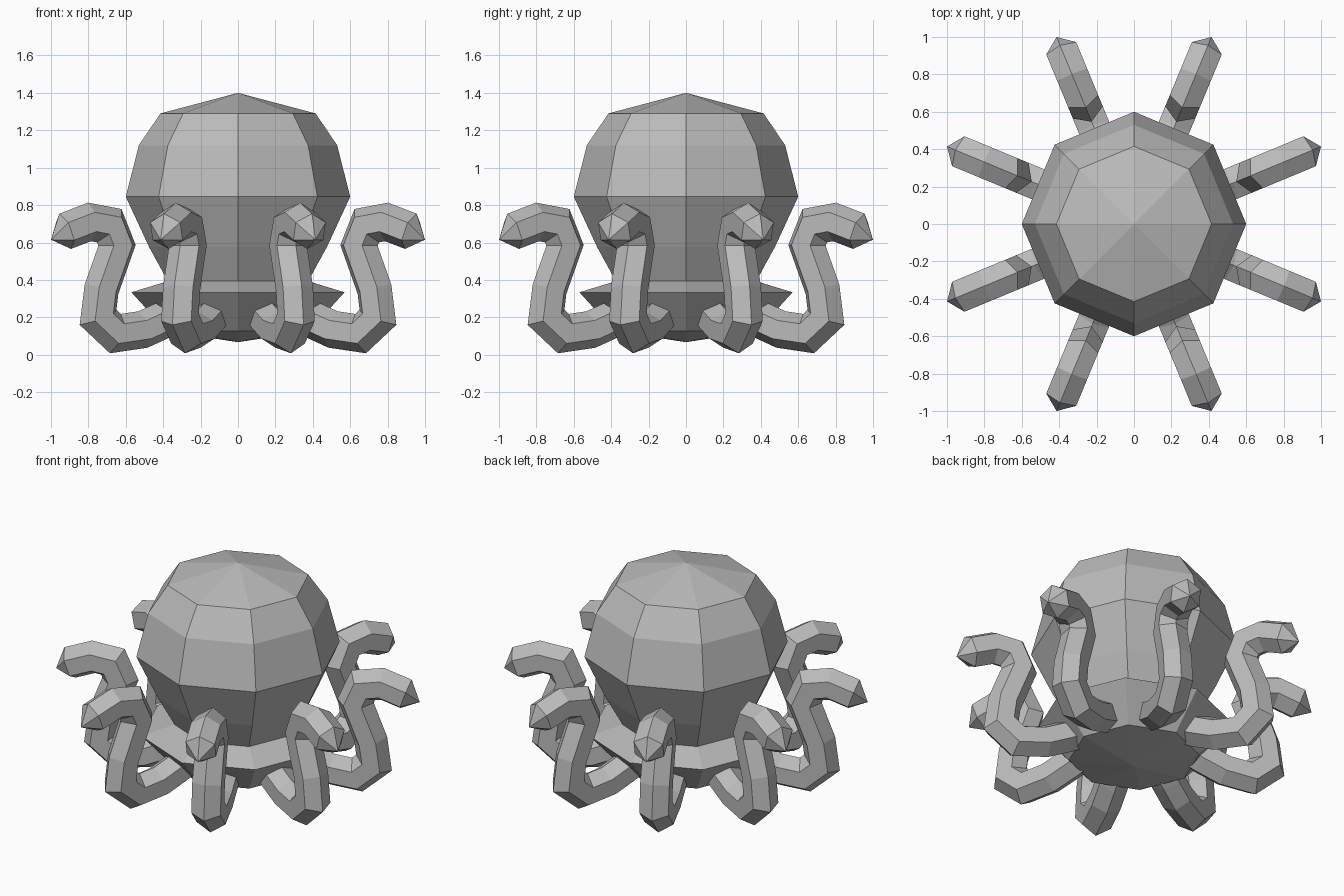
import bpy, bmesh, math
from mathutils import Vector

if "Cube" in bpy.data.objects:
    bpy.data.objects.remove(bpy.data.objects["Cube"])

grey = bpy.data.materials.new("plain_grey")
grey.diffuse_color = (0.5, 0.5, 0.5, 1)
grey.use_nodes = True
grey.node_tree.nodes["Principled BSDF"].inputs["Base Color"].default_value = grey.diffuse_color


def loft(name, rings, start=None, end=None):
    """Skin a row of closed rings, ending in an apex point or a flat cap."""
    bm = bmesh.new()
    loops = [[bm.verts.new(p) for p in ring] for ring in rings]
    n = len(loops[0])
    for a, b in zip(loops, loops[1:]):
        for i in range(n):
            j = (i + 1) % n
            bm.faces.new((a[i], a[j], b[j], b[i]))
    for loop, apex in ((loops[0], start), (loops[-1], end)):
        if apex is None:
            bm.faces.new(loop)
        else:
            v = bm.verts.new(apex)
            for i in range(n):
                bm.faces.new((loop[i], loop[(i + 1) % n], v))
    bmesh.ops.recalc_face_normals(bm, faces=bm.faces)
    mesh = bpy.data.meshes.new(name)
    bm.to_mesh(mesh)
    bm.free()
    mesh.materials.append(grey)
    obj = bpy.data.objects.new(name, mesh)
    bpy.context.collection.objects.link(obj)
    return obj


# Eight-sided head with flared skirt: (radius, height)
profile = [(0.38, 0.126), (0.57, 0.334), (0.375, 0.393), (0.475, 0.575),
           (0.6, 0.845), (0.53, 1.12), (0.415, 1.29)]
rings = [[(r * math.cos(k * math.pi / 4), r * math.sin(k * math.pi / 4), z)
          for k in range(8)] for r, z in profile]
loft("head", rings, (0, 0, 0.067), (0, 0, 1.4))

# Six-sided curling arm swept along a path of (distance outwards, height)
path = [Vector((x, 0, z)) for x, z in
        [(0.28, 0.26), (0.42, 0.19), (0.55, 0.135), (0.71, 0.113), (0.81, 0.20),
         (0.79, 0.35), (0.70, 0.585), (0.745, 0.69), (0.86, 0.71), (1.0, 0.66)]]
tip = Vector((1.082, 0, 0.615))
side = Vector((0, 1, 0))
arm_rings = []
for i, p in enumerate(path):
    d_in = (p - path[i - 1]).normalized() if i else (path[1] - p).normalized()
    d_out = (path[i + 1] - p).normalized() if i + 1 < len(path) else d_in
    t = (d_in + d_out).normalized()
    mitre = min(1 / t.dot(d_in), 1.15)
    up = side.cross(t) * mitre
    arm_rings.append([p + 0.1 * (up * math.cos(k * math.pi / 3)
                                 + side * math.sin(k * math.pi / 3))
                      for k in range(6)])

# Eight arms between the corners of the head
for k in range(8):
    arm = loft(f"arm_{k + 1}", arm_rings, None, tip)
    arm.rotation_euler.z = math.radians(22.5 + 45 * k)
